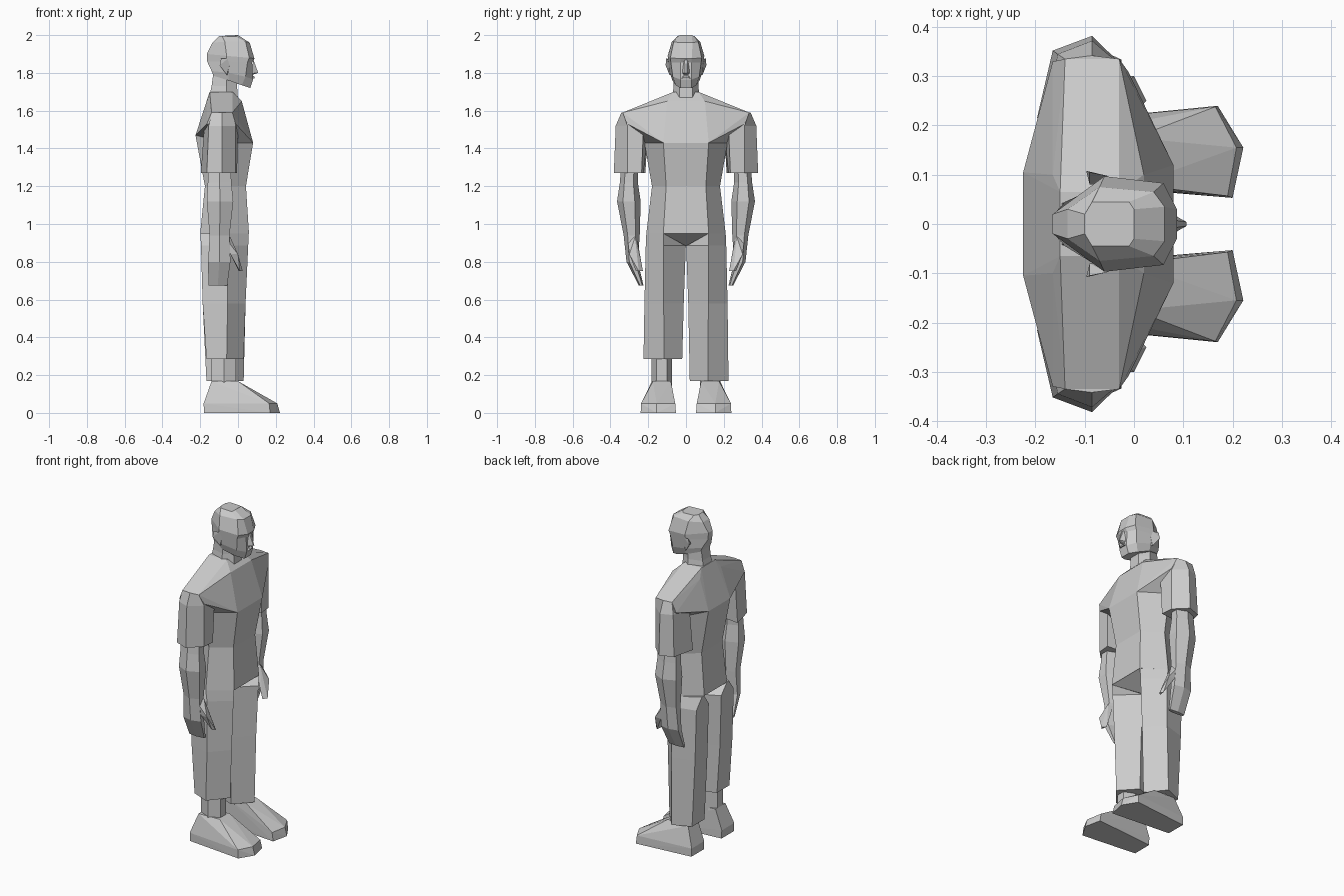
import bpy
import bmesh

default_cube = bpy.data.objects.get("Cube")
if default_cube:
    bpy.data.objects.remove(default_cube, do_unlink=True)

grey = bpy.data.materials.new("plain grey")
grey.use_nodes = True
grey.diffuse_color = (.6, .6, .6, 1)
grey.node_tree.nodes["Principled BSDF"].inputs["Base Color"].default_value = grey.diffuse_color


def finish(name, bm):
    """Turn a bmesh into a flat shaded object."""
    bmesh.ops.recalc_face_normals(bm, faces=bm.faces)
    mesh = bpy.data.meshes.new(name)
    bm.to_mesh(mesh)
    bm.free()
    mesh.materials.append(grey)
    part = bpy.data.objects.new(name, mesh)
    bpy.context.collection.objects.link(part)
    return part


def loft(name, rings):
    """Skin a stack of closed rings and cap both ends."""
    bm = bmesh.new()
    loops = [[bm.verts.new(point) for point in ring] for ring in rings]
    for lower, upper in zip(loops, loops[1:]):
        for i in range(len(lower)):
            j = (i + 1) % len(lower)
            bm.faces.new((lower[i], lower[j], upper[j], upper[i]))
    bm.faces.new(loops[0])
    bm.faces.new(loops[-1])
    return finish(name, bm)


def hull(name, points):
    """Wrap a faceted convex shell around a few points."""
    bm = bmesh.new()
    for point in points:
        bm.verts.new(point)
    result = bmesh.ops.convex_hull(bm, input=bm.verts)
    loose = {v for v in result["geom_interior"] + result["geom_unused"]
             if isinstance(v, bmesh.types.BMVert)}
    bmesh.ops.delete(bm, geom=list(loose), context='VERTS')
    bmesh.ops.dissolve_limit(bm, angle_limit=.02, verts=bm.verts, edges=bm.edges)
    return finish(name, bm)


def flip(points, side):
    """Move points to the chosen side of the body."""
    return [(x, y * side, z) for x, y, z in points]


def both(points):
    return list(points) + flip(points, -1)


def symmetric(half):
    """Close a half ring, listed from front to back, across the middle."""
    return list(half) + flip(half[::-1], -1)


def level(z, *pairs):
    return [(x, y, z) for x, y in pairs]


def limb_ring(z, back, front, inner, outer):
    """Six sided limb section with ridges at front and back."""
    x, y = (back + front) / 2, (inner + outer) / 2
    dx, dy = (front - back) / 4, (outer - inner) / 4
    return level(z, (front, y - dy), (front, y + dy), (x, outer),
                 (back, y + dy), (back, y - dy), (x, inner))


# Shirt body and shoulder yoke
chest = level(1.43, (.08, .12), (-.07, .22))
chest_back = level(1.47, (-.225, .105))
loft("shirt_body", [
    symmetric(level(.95, (.058, .12), (-.07, .21), (-.2, .11))),
    symmetric(level(1.2, (.042, .105), (-.07, .18), (-.175, .1))),
    symmetric(chest + chest_back)])
collar = level(1.65, (.02, .1), (-.165, .1)) + level(1.7, (-.03, .065), (-.15, .065))
shoulder_end = (level(1.59, (-.03, .335), (-.14, .335))
                + level(1.53, (-.012, .31), (-.165, .33)))
hull("shirt_shoulders", both(chest + chest_back + collar + shoulder_end))

# Crotch wedge under the shirt
loft("crotch", [
    symmetric(level(.95, (.055, .12), (-.198, .12))),
    symmetric(level(.885, (-.05, .004), (-.1, .004)))])

# Neck and head
loft("neck", [
    symmetric(level(1.66, (.0, .035), (-.06, .075), (-.155, .045))),
    symmetric(level(1.73, (-.005, .035), (-.06, .065), (-.14, .04))),
    symmetric(level(1.8, (.0, .035), (-.06, .065), (-.13, .04)))])
loft("head", [symmetric(half) for half in (
    [(.065, .03, 1.72), (.02, .055, 1.735), (-.05, .072, 1.76), (-.13, .045, 1.785)],
    [(.08, .03, 1.765), (.04, .07, 1.78), (-.05, .086, 1.8), (-.14, .045, 1.81)],
    [(.075, .03, 1.855), (.05, .08, 1.855), (-.06, .094, 1.86), (-.163, .02, 1.86)],
    [(.087, .03, 1.875), (.06, .083, 1.88), (-.06, .097, 1.89), (-.165, .02, 1.9)],
    [(.062, .035, 1.96), (.04, .065, 1.965), (-.07, .075, 1.965), (-.135, .03, 1.96)],
    [(.0, .03, 2), (-.01, .045, 1.992), (-.085, .045, 1.995), (-.1, .02, 1.995)])])
hull("nose", both([(.08, .008, 1.875), (.107, .004, 1.8), (.074, .022, 1.797), (.075, .01, 1.79)]))
hull("upper_lip", both([(.075, .012, 1.79), (.089, .012, 1.777), (.07, .033, 1.768), (.086, .02, 1.77)]))

# Arms, legs and feet for each side; the right trouser leg is shorter
for label, side, hem in (("left", 1, .17), ("right", -1, .285)):
    hull(label + "_ear", flip(
        level(1.875, (-.09, .105), (-.055, .098))
        + level(1.84, (-.097, .108), (-.045, .09), (-.09, .08))
        + level(1.79, (-.06, .088), (-.055, .08)), side))

    # Sleeve
    loft(label + "_sleeve", [flip(ring, side) for ring in (
        level(1.27, (-.005, .235), (-.012, .31), (-.085, .382), (-.165, .352), (-.197, .215), (-.1, .225)),
        level(1.52, (-.0, .225), (-.012, .31), (-.085, .372), (-.155, .345), (-.178, .22), (-.1, .2)),
        level(1.59, (-.03, .25), (-.03, .335), (-.085, .342), (-.14, .335), (-.14, .25), (-.1, .24)))])

    # Bare arm and flat hand
    loft(label + "_arm", [flip(limb_ring(*row), side) for row in (
        (1.35, -.155, -.04, .25, .34),
        (1.22, -.16, -.035, .255, .35),
        (1.12, -.165, -.025, .24, .365),
        (.94, -.15, -.045, .245, .33))])
    loft(label + "_hand", [flip(limb_ring(*row), side) for row in (
        (.94, -.15, -.045, .245, .33),
        (.8, -.158, -.04, .255, .315),
        (.675, -.157, -.057, .225, .25))])
    hull(label + "_thumb", flip(
        level(.93, (-.04, .27), (-.07, .26), (-.07, .31))
        + level(.84, (.0, .3), (-.035, .25), (-.04, .3))
        + level(.75, (.025, .25), (.005, .228), (.01, .265)), side))

    # Trouser leg with a front ridge
    leg_rings = [
        level(hem, (.03, .117), (-.06, .225), (-.167, .18), (-.167, .06), (-.06, .02)),
        level(.58, (.04, .118), (-.055, .22), (-.187, .18), (-.187, .06), (-.06, .012)),
        level(.885, (.054, .12), (-.06, .213), (-.196, .18), (-.196, .06), (-.07, .001)),
        level(.95, (.057, .12), (-.07, .21), (-.199, .13), (-.199, .11), (-.07, .1))]
    loft(label + "_trouser_leg", [flip(ring, side) for ring in leg_rings])

    # Ankle and shoe
    loft(label + "_ankle", [flip(limb_ring(z, -.14, -.01, .075, .182), side)
                            for z in (.14, .35)])
    sole = ((-.18, .085), (-.18, .205), (.17, .24), (.222, .155), (.2, .053))
    rim = ((-.182, .085), (-.182, .205), (.165, .238), (.208, .155), (.19, .057))
    hull(label + "_shoe", flip(
        level(0, *sole) + level(.05, *rim)
        + level(.168, (-.14, .085), (-.14, .18), (.0, .175), (.0, .08)), side))
